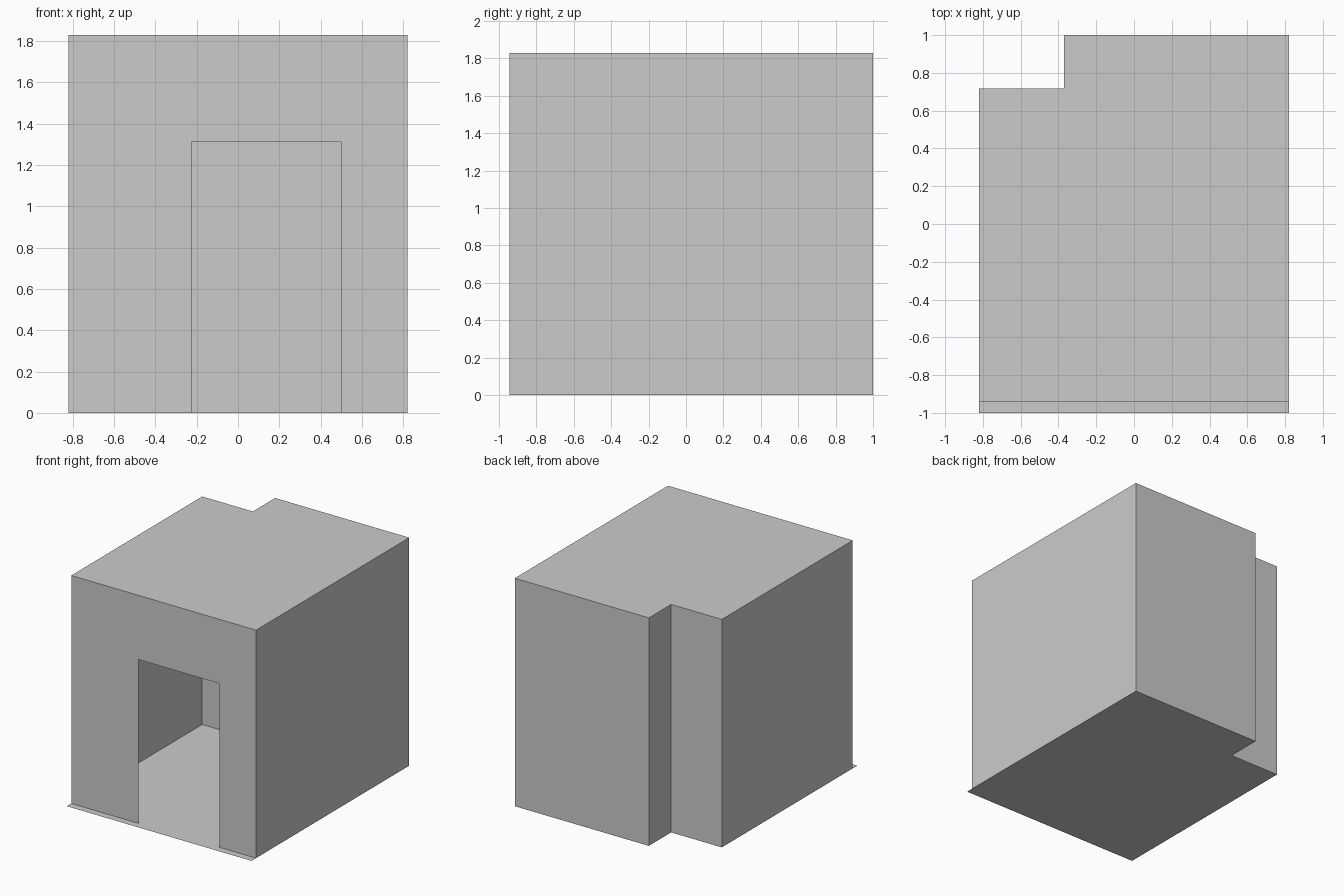
import bpy

if "Cube" in bpy.data.objects:
    bpy.data.objects.remove(bpy.data.objects["Cube"])

HALF_W, HEIGHT = 0.82, 1.83
FRONT, BACK, LIP = -0.943, 1.0, -1.0
NOTCH_X, NOTCH_Y = -0.37, 0.717
DOOR_L, DOOR_R, DOOR_H = -0.222, 0.498, 1.315


def footprint(front):
    """Counter-clockwise plan outline with the back left corner cut out."""
    return [(-HALF_W, front), (HALF_W, front), (HALF_W, BACK),
            (NOTCH_X, BACK), (NOTCH_X, NOTCH_Y), (-HALF_W, NOTCH_Y)]


def sheet(name, faces):
    """Thin-sheet object; faces are lists of points, shared points are merged."""
    points = list(dict.fromkeys(p for face in faces for p in face))
    mesh = bpy.data.meshes.new(name)
    mesh.from_pydata(points, [], [[points.index(p) for p in f] for f in faces])
    mesh.update()
    obj = bpy.data.objects.new(name, mesh)
    bpy.context.collection.objects.link(obj)
    return obj


# Floor slab, projecting slightly past the front wall
sheet("floor", [[(x, y, 0.0) for x, y in footprint(LIP)]])

# Side and back walls
plan = footprint(FRONT)
walls = [[(*a, 0.0), (*b, 0.0), (*b, HEIGHT), (*a, HEIGHT)]
         for a, b in zip(plan[1:], plan[2:] + plan[:1])]

# Front wall with the doorway
front_outline = [(-HALF_W, 0.0), (DOOR_L, 0.0), (DOOR_L, DOOR_H), (DOOR_R, DOOR_H),
                 (DOOR_R, 0.0), (HALF_W, 0.0), (HALF_W, HEIGHT), (-HALF_W, HEIGHT)]
front_wall = [(x, FRONT, z) for x, z in front_outline]

# Flat roof
roof = [(x, y, HEIGHT) for x, y in plan]
sheet("room_shell", walls + [front_wall, roof])
